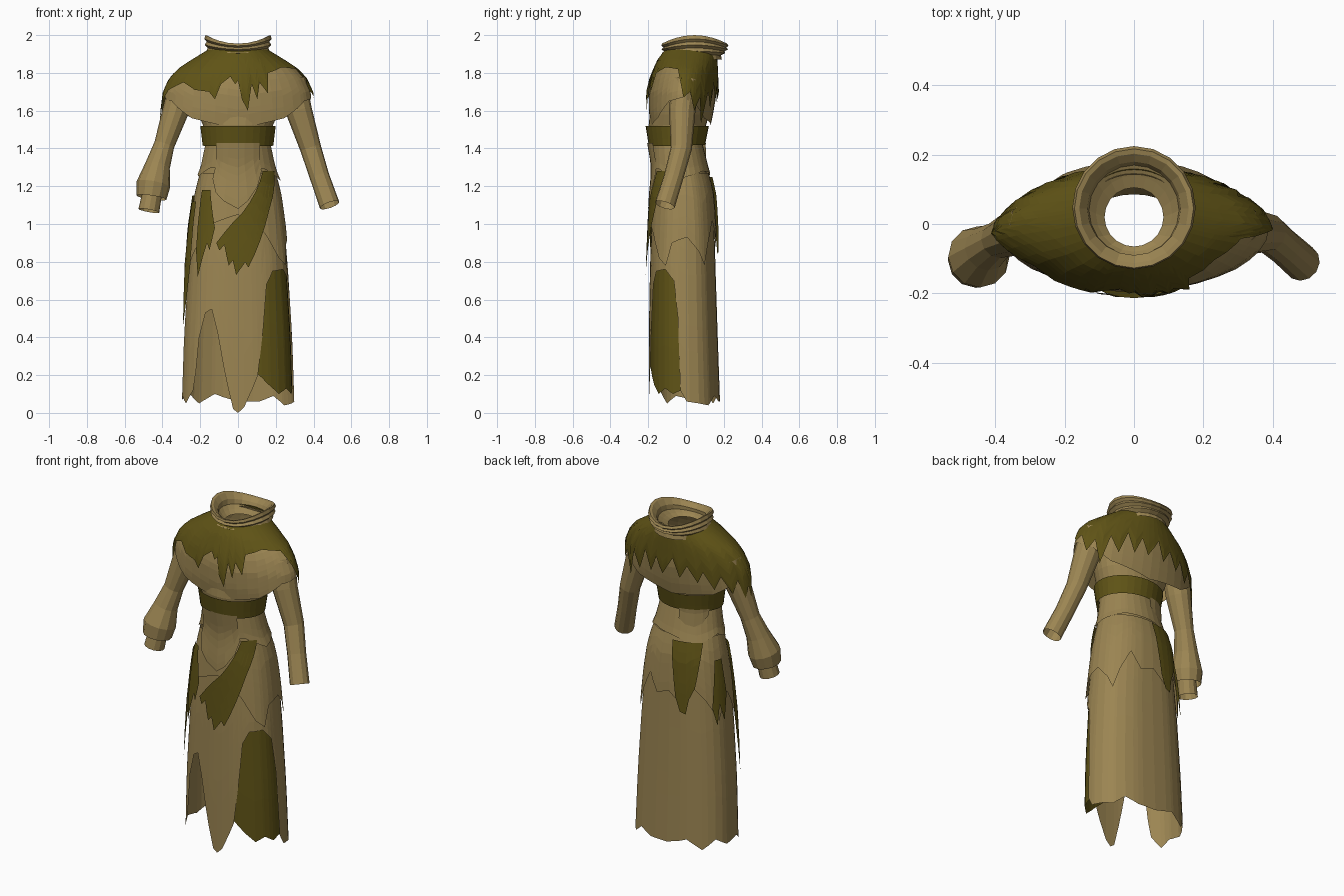
import bpy, bmesh, math
from mathutils import Vector


def material(name, rgb):
    m = bpy.data.materials.new(name)
    m.diffuse_color = (*rgb, 1)
    return m


TAN = material("tan_cloth", (0.33, 0.235, 0.085))
GREEN = material("dark_olive_cloth", (0.115, 0.087, 0.008))

# Profiles: z, half width, front y, back y, roundness exponent
BODY = [(0, .300, -.197, .182, 2.4), (.4, .287, -.197, .168, 2.4), (.8, .262, -.19, .155, 2.4),
        (1.0, .243, -.182, .15, 2.3), (1.15, .222, -.175, .14, 2.2), (1.25, .198, -.165, .118, 2.1),
        (1.32, .175, -.165, .092, 2), (1.42, .172, -.182, .085, 2), (1.52, .185, -.198, .105, 2),
        (1.6, .22, -.19, .13, 2), (1.75, .25, -.175, .14, 2)]
SHOULDER = [(1.48, .41, -.19, .13, 1.8), (1.6, .405, -.205, .155, 1.8), (1.7, .392, -.205, .168, 1.8),
            (1.77, .36, -.188, .165, 1.8), (1.82, .315, -.168, .163, 1.85), (1.87, .24, -.145, .16, 1.9),
            (1.93, .14, -.1, .15, 2)]
PEPLUM = [(1.2, .235, -.185, .145, 2), (1.3, .195, -.18, .115, 2), (1.42, .17, -.18, .085, 2)]


def lerp_table(table, k):
    """Linear interpolation of rows keyed on their first value."""
    if k <= table[0][0]:
        return table[0][1:]
    for a, b in zip(table, table[1:]):
        if k <= b[0]:
            f = (k - a[0]) / (b[0] - a[0])
            return tuple(p + (q - p) * f for p, q in zip(a[1:], b[1:]))
    return table[-1][1:]


def spow(v, e):
    return math.copysign(abs(v) ** e, v)


def surface(profile, deg, z, off):
    """Point on a draped surface; 0 degrees is front, 90 is +x."""
    rx, yf, yb, n = lerp_table(profile, z)
    t = math.radians(deg)
    e = 2 / n
    x = (rx + off) * spow(math.sin(t), e)
    y = (yf + yb) / 2 - ((yb - yf) / 2 + off) * spow(math.cos(t), e)
    return Vector((x, y, z))


def make(name, rows, mat, closed=False):
    """Mesh from rows of points running downwards."""
    bm = bmesh.new()
    vs = [[bm.verts.new(p) for p in r] for r in rows]
    n = len(rows[0])
    for a, b in zip(vs, vs[1:]):
        for i in range(n if closed else n - 1):
            j = (i + 1) % n
            bm.faces.new((a[i], b[i], b[j], a[j]))
    bmesh.ops.remove_doubles(bm, verts=bm.verts, dist=1e-4)
    me = bpy.data.meshes.new(name)
    bm.to_mesh(me)
    bm.free()
    me.materials.append(mat)
    ob = bpy.data.objects.new(name, me)
    bpy.context.collection.objects.link(ob)
    return ob


def drape(name, profile, mat, top, hem, off=0.0, rows=8, top_span=None, step=12):
    """Cloth hung from height top to a ragged hem [(deg, z)...]."""
    a0, a1 = hem[0][0], hem[-1][0]
    t0, t1 = top_span or (a0, a1)
    count = max(2, round((a1 - a0) / step))
    us = {round((h[0] - a0) / (a1 - a0), 4) for h in hem}
    for i in range(count + 1):
        u = i / count
        if all(abs(u - w) > .25 / count for w in us):
            us.add(u)
    us = sorted(us)
    grid = []
    for r in range(rows + 1):
        v = r / rows
        line = []
        for u in us:
            low = a0 + (a1 - a0) * u
            deg = (t0 + (t1 - t0) * u) * (1 - v) + low * v
            z = top + (lerp_table(hem, low)[0] - top) * v
            line.append(surface(profile, deg, z, off))
        grid.append(line)
    return make(name, grid, mat)


def tube(name, pts, mat, sides=12):
    """Open sleeve through (x, y, z, radius) points."""
    c = [Vector(p[:3]) for p in pts]
    rows = []
    for i, p in enumerate(pts):
        d = (c[min(i + 1, len(c) - 1)] - c[max(i - 1, 0)]).normalized()
        side = d.cross(Vector((0, 1, 0))).normalized()
        fwd = side.cross(d)
        rows.append([c[i] + p[3] * (side * math.cos(t) + fwd * math.sin(t))
                     for t in (2 * math.pi * k / sides for k in range(sides))])
    return make(name, rows, mat, closed=True)


# Torso and skirt; the skirt hem rises into two front slits
drape("torso", BODY, TAN, 1.75, [(-180, 1.24), (180, 1.24)], rows=9)
drape("skirt", BODY, TAN, 1.27, [
    (-180, .06), (-160, .1), (-140, .05), (-120, .11), (-100, .07), (-80, .09), (-65, .05), (-50, .12),
    (-46, .22), (-42, .4), (-34, .53), (-26, .55), (-18, .42), (-8, .15), (-3, .02), (0, 0), (4, .03),
    (17, .2), (24, .45), (30, .68), (40, .75), (62, .76), (78, .7), (84, .5), (86, .12), (92, .06),
    (110, .05), (128, .04), (145, .09), (162, .06), (180, .06)], rows=9)
drape("slit_panel", BODY, GREEN, .82,
      [(10, .24), (30, .15), (45, .1), (60, .13), (75, .1), (92, .13)], off=-.008, rows=6)

# Hip layers
drape("hip_layer", BODY, TAN, 1.27, [
    (-180, .95), (-165, .88), (-150, 1.0), (-130, .92), (-110, .8), (-90, .95), (-70, .78), (-50, .9),
    (-30, 1.0), (0, 1.05), (30, .95), (50, .82), (65, .78), (75, .9), (95, .93), (115, .85), (125, .78),
    (135, .9), (150, 1.02), (165, .92), (180, .95)], off=.01, rows=6)
drape("peplum", PEPLUM, TAN, 1.42, [
    (-180, 1.27), (-140, 1.24), (-100, 1.28), (-75, 1.25), (-45, 1.3), (0, 1.3), (45, 1.29), (80, 1.23),
    (100, 1.25), (140, 1.28), (180, 1.27)], off=.004, rows=4)
drape("front_tabard", BODY, TAN, 1.43,
      [(-36, 1.24), (-28, 1.17), (-15, 1.12), (0, 1.08), (10, 1.12), (25, 1.2), (36, 1.28)], off=.022)
drape("back_flap", BODY, TAN, 1.43,
      [(-172, 1.37), (-160, 1.34), (-145, 1.33), (-130, 1.35), (-118, 1.4)], off=.02, rows=4)
drape("belt", BODY, GREEN, 1.52, [(-180, 1.42), (0, 1.41), (180, 1.42)], off=.016, rows=3)

# Ragged hanging strips: name, top height, top span, hem
for name, top, span, hem in [
    ("front_rag", 1.28, (38, 66),
     [(-21, .9), (-17, .86), (-12, .89), (-7, .78), (-4, .82), (-1, .73), (3, .82), (8, .77), (13, .85), (20, .95)]),
    ("left_front_rag", 1.18, (-52, -36),
     [(-50, .86), (-44, .72), (-38, .82), (-33, .9), (-29, .86), (-24, .98)]),
    ("left_side_rag", 1.12, (-78, -62), [(-82, .8), (-76, .62), (-71, .46), (-65, .6), (-60, .78)]),
    ("left_rear_rag", 1.15, (-112, -98),
     [(-122, .88), (-115, .78), (-109, .9), (-102, .8), (-94, .95)]),
    ("back_rag", 1.25, (-178, -130),
     [(-172, .93), (-167, .85), (-160, .84), (-155, .93), (-146, 1.0)]),
]:
    drape(name, BODY, GREEN, top, hem, off=.022, rows=7, top_span=span, step=6)

# Capelet with ragged shoulder mantle over it
drape("capelet", SHOULDER, TAN, 1.92, [
    (-180, 1.52), (-140, 1.56), (-115, 1.64), (-90, 1.67), (-65, 1.65), (-40, 1.56), (0, 1.5), (40, 1.56),
    (65, 1.65), (90, 1.67), (115, 1.64), (140, 1.56), (180, 1.52)], off=-.008, rows=12, step=10)
drape("shoulder_mantle", SHOULDER, GREEN, 1.925, [
    (-180, 1.70), (-174, 1.75), (-168, 1.64), (-160, 1.72), (-152, 1.63), (-146, 1.70), (-138, 1.60),
    (-130, 1.68), (-120, 1.58), (-112, 1.66), (-104, 1.55), (-96, 1.62), (-90, 1.53), (-84, 1.64),
    (-70, 1.71), (-52, 1.75), (-38, 1.71), (-25, 1.70), (-20, 1.66), (-16, 1.74), (-8, 1.78), (-3, 1.74),
    (0, 1.76), (4, 1.66), (9, 1.60), (13, 1.74), (17, 1.66), (20, 1.75), (26, 1.69), (30, 1.80),
    (50, 1.83), (75, 1.82), (85, 1.74), (93, 1.67), (104, 1.70), (114, 1.60), (122, 1.67), (130, 1.53),
    (137, 1.70), (146, 1.61), (152, 1.74), (160, 1.63), (166, 1.73), (173, 1.64), (180, 1.70)],
      off=.006, rows=12, step=10)

# Sleeves
tube("right_sleeve", [(.285, .0, 1.76, .075), (.322, -.02, 1.6, .07), (.385, -.025, 1.4, .056),
                      (.432, -.065, 1.25, .052), (.485, -.112, 1.1, .054)], TAN)
tube("left_sleeve", [(-.285, .0, 1.76, .075), (-.33, -.02, 1.6, .07), (-.39, -.045, 1.42, .054),
                     (-.425, -.07, 1.31, .066), (-.448, -.095, 1.21, .09), (-.458, -.105, 1.14, .08)], TAN)
tube("left_cuff", [(-.44, -.09, 1.25, .05), (-.455, -.1, 1.16, .052), (-.472, -.112, 1.07, .056)], TAN)

# Folded cowl collar: radius, height, centre y; sides rise above front and back
rows = []
for r, z, cy in [(.085, 1.895, .02), (.11, 1.915, .03), (.13, 1.935, .04), (.135, 1.965, .045),
                 (.158, 1.995, .045), (.172, 2.0, .045), (.178, 1.98, .047), (.166, 1.965, .047),
                 (.176, 1.948, .046), (.16, 1.932, .044), (.168, 1.915, .04), (.15, 1.895, .035),
                 (.155, 1.87, .035)]:
    sag = .045 * max(0, (z - 1.89) / .11)
    rows.append([Vector((r * math.sin(t), cy - r * math.cos(t), z - sag * math.cos(t) ** 2))
                 for t in (2 * math.pi * k / 20 for k in range(20))])
make("cowl_collar", rows, TAN, closed=True)
